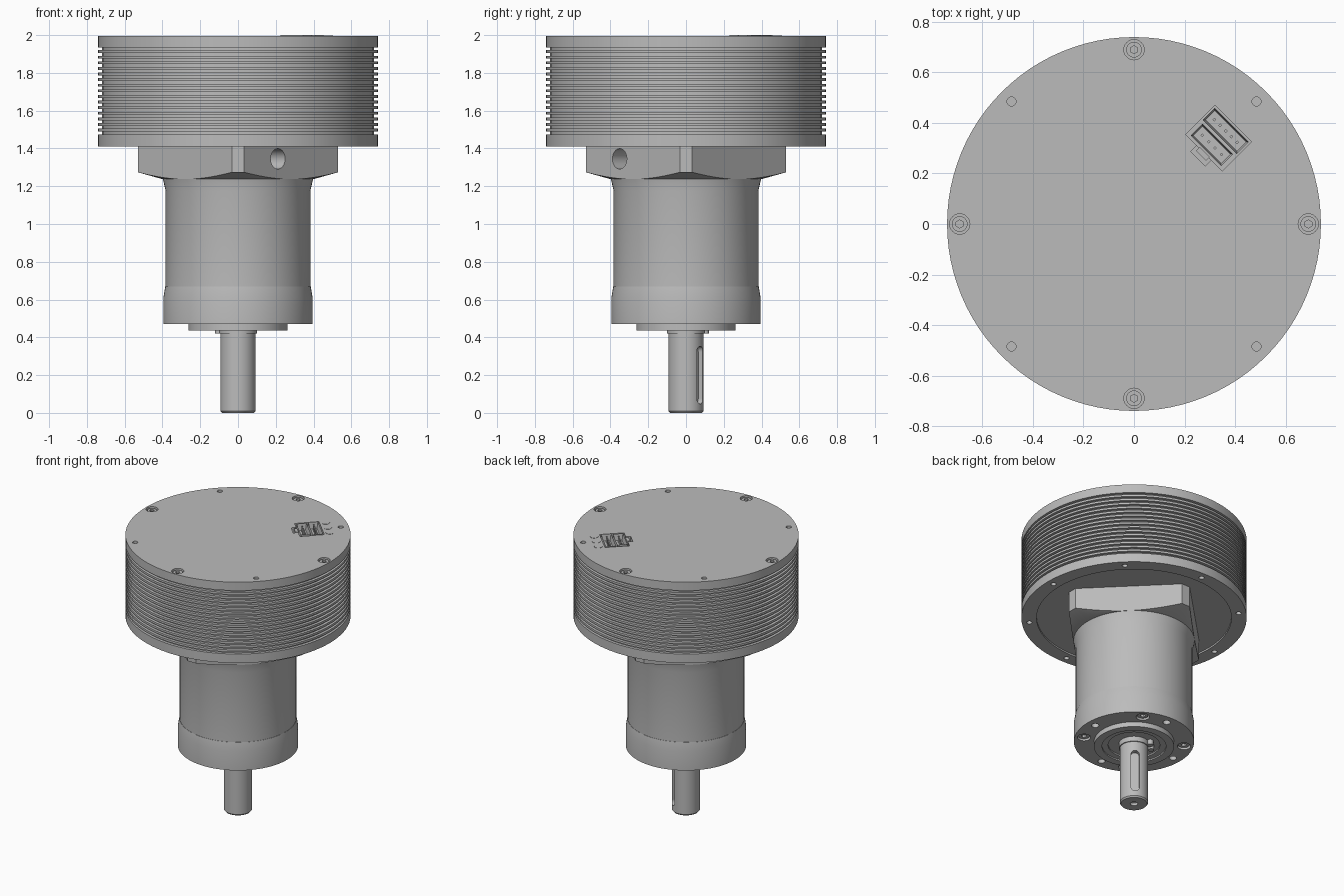
import bpy, bmesh
from math import radians, cos, sin, pi
from mathutils import Matrix, Vector

old = bpy.data.objects.get("Cube")
if old:
    bpy.data.objects.remove(old, do_unlink=True)

metal = bpy.data.materials.new("metal grey")
metal.use_nodes = True
GREY = (0.5, 0.5, 0.5, 1)
metal.diffuse_color = GREY
metal.node_tree.nodes["Principled BSDF"].inputs["Base Color"].default_value = GREY

TOP = 1.996      # face of the motor cap


def finish(name, bm):
    bmesh.ops.recalc_face_normals(bm, faces=bm.faces)
    mesh = bpy.data.meshes.new(name)
    bm.to_mesh(mesh)
    bm.free()
    mesh.materials.append(metal)
    obj = bpy.data.objects.new(name, mesh)
    bpy.context.collection.objects.link(obj)
    return obj


def lathe(name, profile, steps=96):
    """Turn a (radius, height) outline round the z axis."""
    bm = bmesh.new()
    verts = [bm.verts.new((r, 0, z)) for r, z in profile]
    edges = [bm.edges.new(pair) for pair in zip(verts, verts[1:])]
    bmesh.ops.spin(bm, geom=verts + edges, cent=(0, 0, 0), axis=(0, 0, 1),
                   angle=2 * pi, steps=steps, use_merge=False)
    bmesh.ops.remove_doubles(bm, verts=bm.verts, dist=1e-5)
    return finish(name, bm)


def add_rod(bm, centre, r, depth, sides=24, rot=Matrix()):
    bmesh.ops.create_cone(bm, cap_ends=True, segments=sides, radius1=r, radius2=r,
                          depth=depth, matrix=Matrix.Translation(centre) @ rot)


def add_box(bm, centre, size, angle=0.0):
    m = Matrix.Translation(centre) @ Matrix.Rotation(angle, 4, 'Z') @ Matrix.Diagonal((*size, 1))
    return bmesh.ops.create_cube(bm, size=1, matrix=m)["verts"]


def boolean(target, bm_or_obj, operation='DIFFERENCE'):
    """Apply a boolean, then discard the cutter."""
    cutter = finish("cutter", bm_or_obj) if isinstance(bm_or_obj, bmesh.types.BMesh) else bm_or_obj
    cutter.hide_render = True
    mod = target.modifiers.new("cut", 'BOOLEAN')
    mod.operation, mod.solver, mod.object = operation, 'EXACT', cutter
    bpy.context.view_layer.objects.active = target
    bpy.ops.object.modifier_apply(modifier=mod.name)
    bpy.data.objects.remove(cutter, do_unlink=True)


def polar(r, degrees, z):
    a = radians(degrees)
    return Vector((r * cos(a), r * sin(a), z))


# Motor housing with cooling grooves and a recessed underside
GROOVES, LOW, HIGH, R = 16, 1.475, 1.935, 0.74
pitch = (HIGH - LOW) / (GROOVES - 0.5)
outline = [(0, 1.422), (0.64, 1.422), (0.64, 1.41), (R, 1.41)]
for i in range(GROOVES):
    z = LOW + i * pitch
    outline += [(R, z), (R - 0.02, z), (R - 0.02, z + pitch / 2), (R, z + pitch / 2)]
outline += [(R, TOP), (0, TOP)]
housing = lathe("motor_housing", outline)

# Screw recesses, small holes and the connector pocket
ALONG = radians(-45)
u, v = Vector((1, -1, 0)).normalized(), Vector((1, 1, 0)).normalized()
port = Vector((0.335, 0.34, 0))


def at_port(a, b, z):
    return port + u * a + v * b + Vector((0, 0, z))


holes = bmesh.new()
for k in range(4):
    add_rod(holes, polar(0.69, k * 90, TOP), 0.04, 0.08)
    add_rod(holes, polar(0.686, 45 + k * 90, TOP), 0.018, 0.1, 16)
for k in range(8):
    add_rod(holes, polar(0.69, k * 45, 1.41), 0.018, 0.08, 16)
add_box(holes, at_port(0, 0, TOP), (0.205, 0.163, 0.12), ALONG)
boolean(housing, holes)
notch = bmesh.new()
add_box(notch, at_port(0, -0.09, TOP), (0.08, 0.05, 0.1), ALONG)
boolean(housing, notch)

# Cap screws with hex sockets
screws = bmesh.new()
sockets = bmesh.new()
for k in range(4):
    add_rod(screws, polar(0.69, k * 90, TOP - 0.028), 0.031, 0.04)
    add_rod(sockets, polar(0.69, k * 90, TOP), 0.016, 0.05, 6)
cap_screws = finish("cap_screws", screws)
boolean(cap_screws, sockets)

# Status lights beside the connectors
lights = bmesh.new()
for k in (-1, 0, 1):
    add_rod(lights, at_port(k * 0.078, 0.122, TOP), 0.027, 0.004)
status_lights = finish("status_lights", lights)


# Two open connectors with rows of pins
def connector(name, b, length, width, pins, spacing):
    bm = bmesh.new()
    add_box(bm, at_port(0, b, 1.969), (length, width, 0.062), ALONG)
    bm.faces.ensure_lookup_table()
    lid = max(bm.faces, key=lambda f: f.calc_center_median().z)
    bmesh.ops.inset_region(bm, faces=[lid], thickness=0.01)
    bmesh.ops.translate(bm, verts=lid.verts, vec=(0, 0, -0.045))
    for i in range(pins):
        a = (i - (pins - 1) / 2) * spacing
        add_box(bm, at_port(a, b, 1.97), (0.01, 0.01, 0.05), ALONG)
    return finish(name, bm)


connector("power_connector", -0.038, 0.17, 0.066, 4, 0.036)
connector("signal_connector", 0.04, 0.19, 0.066, 5, 0.032)
latch = bmesh.new()
add_box(latch, at_port(0, -0.088, 1.97), (0.055, 0.02, 0.05), ALONG)
finish("connector_latch", latch)

# Square mounting flange: clipped corners, conical underside, one clamp hole
flange_bm = bmesh.new()
add_box(flange_bm, (0, 0, 1.32), (0.796, 0.796, 0.21), radians(45))
flange = finish("mounting_flange", flange_bm)
clip = bmesh.new()
add_box(clip, (0, 0, 1.32), (1.06, 1.06, 1))
boolean(flange, clip, 'INTERSECT')
cone = lathe("cone", [(0, 1.237), (0.398, 1.237), (0.65, 1.307), (0.65, 1.6), (0, 1.6)])
boolean(flange, cone, 'INTERSECT')
clamp = bmesh.new()
side = Vector((0.21, -0.35, 1.345))
aim = Vector((1, -1, 0)).to_track_quat('Z', 'Y').to_matrix().to_4x4()
add_rod(clamp, side, 0.054, 0.24, 32, aim)
boolean(flange, clamp)

# Gearbox barrel with output collar and raised boss
gearbox = lathe("gearbox", [
    (0, 0.455), (0.17, 0.455), (0.17, 0.445), (0.21, 0.445), (0.21, 0.435), (0.263, 0.435),
    (0.263, 0.47), (0.395, 0.47), (0.395, 0.61), (0.385, 0.67), (0.383, 0.67),
    (0.383, 1.175), (0.398, 1.24), (0, 1.24)])
bolt_holes = bmesh.new()
for k in range(4):
    add_rod(bolt_holes, polar(0.333, 60 + k * 90, 0.47), 0.044, 0.08)
    add_rod(bolt_holes, polar(0.333, k * 90, 0.47), 0.025, 0.12, 16)
boolean(gearbox, bolt_holes)

# Gearbox screws sunk in the counterbores
screws, sockets = bmesh.new(), bmesh.new()
for k in range(4):
    add_rod(screws, polar(0.333, 60 + k * 90, 0.5), 0.036, 0.04)
    add_rod(sockets, polar(0.333, 60 + k * 90, 0.48), 0.018, 0.04, 6)
gear_screws = finish("gearbox_screws", screws)
boolean(gear_screws, sockets)

# Output shaft with centre drilling and keyway
shaft = lathe("output_shaft", [(0, 0.03), (0.025, 0.02), (0.025, 0), (0.085, 0),
                               (0.093, 0.01), (0.093, 0.5), (0, 0.5)], 64)
KEY = 55
key = bmesh.new()
add_box(key, polar(0.1, KEY, 0.2), (0.08, 0.055, 0.25), radians(KEY))
boolean(shaft, key)
key_end = bmesh.new()
for z in (0.075, 0.325):
    turn = polar(1, KEY, 0).to_track_quat('Z', 'Y').to_matrix().to_4x4()
    add_rod(key_end, polar(0.1, KEY, z), 0.0275, 0.08, 24, turn)
boolean(shaft, key_end)

# Split retaining ring with two lugs
ring = lathe("retaining_ring", [(0.085, 0.419), (0.1, 0.419), (0.1, 0.46),
                                (0.085, 0.46), (0.085, 0.419)], 64)
gap = bmesh.new()
add_box(gap, polar(0.1, 135, 0.43), (0.06, 0.03, 0.1), radians(135))
boolean(ring, gap)
lugs = bmesh.new()
for s in (-1, 1):
    add_rod(lugs, polar(0.115, 135 + s * 16, 0.44), 0.02, 0.04, 16)
ring_lugs = finish("retaining_ring_lugs", lugs)

# Smooth round surfaces, keep hard edges
bpy.ops.object.select_all(action='DESELECT')
for obj in (housing, cap_screws, status_lights, flange, gearbox, gear_screws,
            shaft, ring, ring_lugs):
    obj.select_set(True)
bpy.context.view_layer.objects.active = housing
bpy.ops.object.shade_smooth_by_angle(angle=radians(25))
